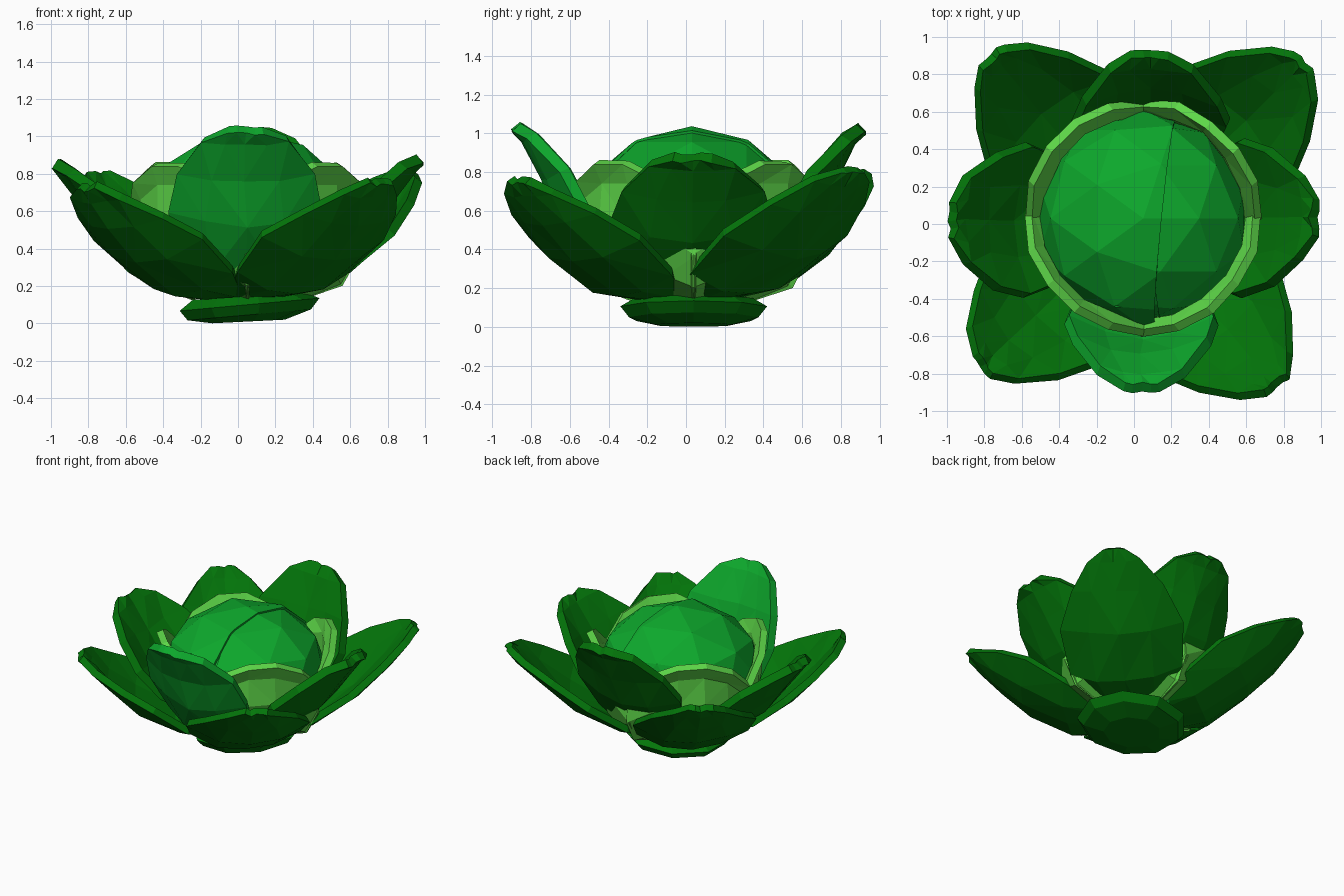
import bpy, bmesh, math, random
from mathutils import Vector

if "Cube" in bpy.data.objects:
    bpy.data.objects.remove(bpy.data.objects["Cube"])

random.seed(4)


def material(name, rgb):
    m = bpy.data.materials.new(name)
    m.diffuse_color = (*rgb, 1)
    m.use_nodes = True
    m.node_tree.nodes["Principled BSDF"].inputs["Base Color"].default_value = m.diffuse_color
    return m


DARK = material("dark green", (0.001, 0.18, 0.003))
BRIGHT = material("bright green", (0.004, 0.39, 0.025))
LIGHT = material("light green", (0.11, 0.68, 0.065))


def finish(name, bm, mat, thickness=0):
    me = bpy.data.meshes.new(name)
    bm.to_mesh(me)
    bm.free()
    me.materials.append(mat)
    ob = bpy.data.objects.new(name, me)
    bpy.context.collection.objects.link(ob)
    if thickness:
        s = ob.modifiers.new("thickness", 'SOLIDIFY')
        s.thickness = thickness
        s.offset = 1
    return ob


def sheet(name, rows, mat, thickness):
    """Skin a grid of points, triangulate it and thicken it inwards."""
    bm = bmesh.new()
    grid = [[bm.verts.new(p) for p in row] for row in rows]
    for a, b in zip(grid, grid[1:]):
        for j in range(len(a) - 1):
            bm.faces.new((a[j], b[j], b[j + 1], a[j + 1]))
    bmesh.ops.triangulate(bm, faces=bm.faces[:])
    return finish(name, bm, mat, thickness)


def leaf(name, angle, profile, mat, cup=0.12, shift=(0, 0), thickness=0.05):
    """Cupped leaf; profile rows are (radius, height, half width)."""
    a = math.radians(angle)
    d = Vector((math.cos(a), math.sin(a), 0))
    t = Vector((-d.y, d.x, 0))
    rows = []
    for i, (r, z, w) in enumerate(profile):
        lo, hi = profile[max(i - 1, 0)], profile[min(i + 1, len(profile) - 1)]
        slope = Vector((hi[0] - lo[0], hi[1] - lo[1])).normalized()
        inward = -d * slope.y + Vector((0, 0, slope.x))
        row = []
        for u in (-1, -0.5, 0, 0.5, 1):
            p = d * r + Vector((shift[0], shift[1], z)) + t * (w * u)
            p += inward * cup * u * u * (w / 0.4) ** 2
            p += Vector([random.uniform(-0.01, 0.01) for _ in range(3)])
            row.append(p)
        rows.append(row)
    return sheet(name, rows, mat, thickness)


# Stem base: low rounded disc, slightly tilted
bm = bmesh.new()
rings = []
for r, z, tilt in ((0.2, 0.01, 0.01), (0.34, 0.045, 0.03), (0.385, 0.1, 0.035), (0.31, 0.145, 0.02)):
    ring = []
    for k in range(9):
        a = 2 * math.pi * k / 9
        ring.append(bm.verts.new((0.05 + r * math.cos(a), 0.04 + r * math.sin(a),
                                  z + tilt * math.cos(a))))
    rings.append(ring)
for a, b in zip(rings, rings[1:]):
    for k in range(9):
        bm.faces.new((a[k], a[(k + 1) % 9], b[(k + 1) % 9], b[k]))
bm.faces.new(rings[0][::-1])
bm.faces.new(rings[-1])
finish("stem_base", bm, DARK)

# Wide outer leaves at the four corners: angle, tip radius, tip height
for name, angle, tip, top in (("front_right", -49, 1.17, 0.74), ("back_right", 43, 1.26, 0.80),
                              ("back_left", 130, 1.19, 0.78), ("front_left", 223, 1.12, 0.71)):
    s, h = tip / 1.17, top / 0.76
    leaf("outer_leaf_" + name, angle,
         [(0.12, 0.12, 0.17), (0.47 * s, 0.155 * h, 0.39), (0.78 * s, 0.34 * h, 0.43),
          (0.98 * s, 0.54 * h, 0.33), (1.11 * s, 0.69 * h, 0.19), (tip, top, 0.08)],
         DARK, 0.13)

# Narrower upright leaves on the four sides: angle, tip radius, tip height
for name, angle, tip, top, mat, shift in (
        ("right", 0, 0.97, 0.85, DARK, (0.02, 0.03)), ("left", 180, 0.97, 0.82, DARK, (-0.02, 0.02)),
        ("back", 90, 0.92, 1.0, DARK, (0.09, 0.01)), ("front", -90, 0.9, 1.01, BRIGHT, (0.04, 0))):
    h = top / 0.87
    leaf("side_leaf_" + name, angle,
         [(0.12, 0.14, 0.16), (0.46, 0.25, 0.36), (0.66, 0.45 * h, 0.42),
          (tip - 0.16, 0.65 * h, 0.37), (tip - 0.05, 0.82 * h, 0.23), (tip, top, 0.1)],
         mat, 0.12, shift, 0.06)

# Pale inner leaves: four flared lobes wrapping the head
for k in range(4):
    mid = math.radians(45 + 90 * k)
    rows = []
    for r, z in ((0.28, 0.18), (0.5, 0.3), (0.59, 0.55), (0.59, 0.75), (0.635, 0.85)):
        row = []
        for u in (-1, -0.6, -0.2, 0.2, 0.6, 1):
            a = mid + u * math.radians(46)
            rr = r + random.uniform(-0.012, 0.012)
            row.append((0.05 + rr * math.cos(a), 0.04 + rr * math.sin(a),
                        z - 0.33 * u * u * z))
        rows.append(row)
    sheet(f"inner_leaf_{k + 1}", rows, LIGHT, 0.05)


def ball(scale):
    bm = bmesh.new()
    bmesh.ops.create_icosphere(bm, subdivisions=2, radius=1)
    for v in bm.verts:
        v.co = Vector((0.05 + v.co.x * 0.55 * scale, 0.03 + v.co.y * 0.55 * scale,
                       0.56 + v.co.z * 0.45 * scale))
    return bm


# Head with two overlapping wrapper leaves
finish("head", ball(1.0), BRIGHT)
for name, scale, co, no in (("wrapper_left", 1.06, (0.17, 0, 0.5), (1, -0.1, 0.05)),
                            ("wrapper_right", 1.03, (0.06, 0, 0.5), (-1, -0.15, 0))):
    bm = ball(scale)
    for c, n in ((co, no), ((0, -0.36, 0.9), (0, -1, 0.9))):
        bmesh.ops.bisect_plane(bm, geom=bm.verts[:] + bm.edges[:] + bm.faces[:],
                               plane_co=c, plane_no=n, clear_outer=True)
    bmesh.ops.triangulate(bm, faces=bm.faces[:])
    bmesh.ops.reverse_faces(bm, faces=bm.faces[:])
    finish(name, bm, BRIGHT, 0.02)
